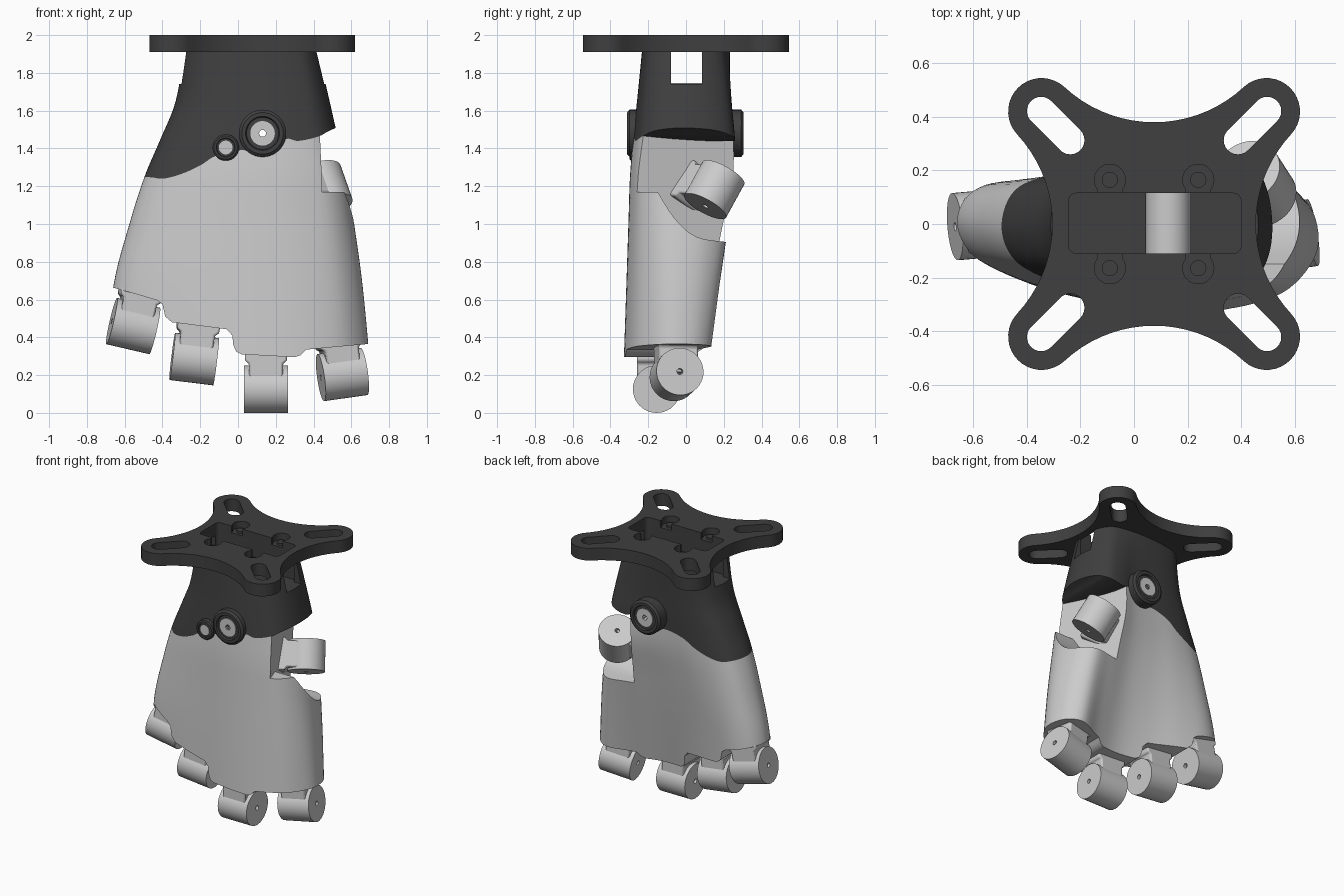
import bpy, bmesh
from math import radians, sin, cos, pi, atan2
from mathutils import Matrix, Vector

if "Cube" in bpy.data.objects:
    bpy.data.objects.remove(bpy.data.objects["Cube"])

dark = bpy.data.materials.new("dark_grey")
dark.diffuse_color = (0.05, 0.05, 0.05, 1)
dark.use_nodes = True
dark.node_tree.nodes["Principled BSDF"].inputs["Base Color"].default_value = dark.diffuse_color


def make(name, bm, mat=None):
    bmesh.ops.recalc_face_normals(bm, faces=bm.faces)
    me = bpy.data.meshes.new(name)
    bm.to_mesh(me)
    bm.free()
    ob = bpy.data.objects.new(name, me)
    bpy.context.collection.objects.link(ob)
    if mat:
        me.materials.append(mat)
    return ob


def spline(pts, n, closed=False):
    """Catmull-Rom through points of any dimension, n steps per span."""
    k, out = len(pts), []
    for i in range(k if closed else k - 1):
        q = [pts[j % k] if closed else pts[min(max(j, 0), k - 1)] for j in range(i - 1, i + 3)]
        for s in range(n):
            t = s / n
            out.append([0.5 * (2 * b + (c - a) * t + (2 * a - 5 * b + 4 * c - d) * t * t
                               + (3 * b - a - 3 * c + d) * t ** 3) for a, b, c, d in zip(*q)])
    return out if closed else out + [list(pts[-1])]


def prism(name, pts, axis, lo, hi, mat=None):
    """Extrude a flat outline along one axis."""
    place = {"x": lambda a, b, t: (t, a, b), "y": lambda a, b, t: (a, t, b), "z": lambda a, b, t: (a, b, t)}[axis]
    bm = bmesh.new()
    r0, r1 = [[bm.verts.new(place(p[0], p[1], t)) for p in pts] for t in (lo, hi)]
    bm.faces.new(r0)
    bm.faces.new(r1[::-1])
    for i in range(len(pts)):
        j = (i + 1) % len(pts)
        bm.faces.new((r0[i], r0[j], r1[j], r1[i]))
    return make(name, bm, mat)


def arc(cx, cy, r, a0, a1, n):
    return [(cx + r * cos(a0 + (a1 - a0) * i / n), cy + r * sin(a0 + (a1 - a0) * i / n)) for i in range(n + 1)]


def box(name, x0, x1, y0, y1, z0, z1, mat=None, r=0.0):
    pts = [(x0, y0), (x1, y0), (x1, y1), (x0, y1)]
    if r:
        mid = [(x1 - r, y1 - r), (x0 + r, y1 - r), (x0 + r, y0 + r), (x1 - r, y0 + r)]
        pts = [p for i, c in enumerate(mid) for p in arc(*c, r, i * pi / 2, (i + 1) * pi / 2, 6)]
    return prism(name, pts, "z", z0, z1, mat)


def disc(name, a, b, r, axis, lo, hi, mat=None):
    return prism(name, arc(a, b, r, 0, 2 * pi, 40)[:-1], axis, lo, hi, mat)


def boolean(ob, cutter, op="DIFFERENCE"):
    m = ob.modifiers.new("cut", "BOOLEAN")
    m.operation, m.object, m.solver = op, cutter, "EXACT"
    dg = bpy.context.evaluated_depsgraph_get()
    dg.update()
    me = bpy.data.meshes.new_from_object(ob.evaluated_get(dg))
    ob.modifiers.clear()
    ob.data = me
    bpy.data.objects.remove(cutter)


# Hand body: cross-sections lofted from knuckles to wrist
U = [-.93, -.75, -.45, -.1, .25, .55, .8, .95]
TOPF = [-.12, -.19, -.22, -.232, -.232, -.22, -.19, -.11]
# each: left edge y, front ys, right edge y, back ys
LOW = [.02, -.09, -.17, -.25, -.305, -.33, -.315, -.26, -.16, -.06, .11, .15, .11, .04, .01, .05, .12, .06]
MID = [-.01, -.12, -.19, -.25, -.285, -.295, -.28, -.24, -.15, -.02, .11, .17, .20, .21, .23, .27, .26, .14]
TOP = [0] + TOPF + [0] + [-y for y in TOPF]
EDGES = [(.25, -.70, .70), (.67, -.66, .66), (1.0, -.575, .615), (1.25, -.495, .575),
         (1.45, -.41, .53), (1.65, -.33, .485), (1.91, -.285, .425)]


def section(z, xl, xr):
    a, b, t = (LOW, MID, (z - .25) / 1.05) if z < 1.3 else (MID, TOP, (z - 1.3) / .61)
    s = [p + (q - p) * t for p, q in zip(a, b)]
    ring = [(-1, s[0])] + list(zip(U, s[1:9])) + [(1, s[9])] + list(zip(U, s[10:]))[::-1]
    flat = []
    for u, y in ring:
        flat += [xl + (u + 1) / 2 * (xr - xl), y]
    return [z] + flat


def hand_loft(name, mat=None):
    bm, prev = bmesh.new(), None
    rows = spline([section(*e) for e in EDGES], 6)
    for i, row in enumerate(rows):
        pts = spline(list(zip(row[1::2], row[2::2])), 5, True)
        ring = [bm.verts.new((x, y, row[0])) for x, y in pts]
        if i in (0, len(rows) - 1):
            bm.faces.new(ring)
        if prev:
            for j in range(len(ring)):
                k = (j + 1) % len(ring)
                bm.faces.new((prev[j], prev[k], ring[k], ring[j]))
        prev = ring
    return make(name, bm, mat)


SEAM = spline([(-.9, 1.27), (-.495, 1.25), (-.4, 1.24), (-.3, 1.265), (-.2, 1.31), (-.12, 1.36), (0, 1.39),
               (.13, 1.39), (.25, 1.45), (.32, 1.44), (.43, 1.465), (.52, 1.51), (.9, 1.66)], 5)
KNUCKLES = [(.9, .39), (.69, .365), (.36, .335), (.33, .305), (.3, .295), (.02, .31), (-.01, .325), (-.025, .36),
            (-.03, .41), (-.06, .443), (-.35, .48), (-.385, .51), (-.4, .575), (-.43, .597), (-.65, .66), (-.9, .72)]

# Palm, stepped at the knuckles, with a bite for the thumb
palm = hand_loft("palm")
boolean(palm, prism("palm_cut", SEAM + KNUCKLES, "y", -1, 1), "INTERSECT")
curve = spline([(-.15, 1.17), (-.06, 1.03), (.05, .935), (.21, .905), (.5, .88)], 4)
bite = prism("thumb_bite", [(-.5, 1.17)] + curve + [(.5, 1.7), (-.5, 1.7)], "x", .4, 1)
for v in bite.data.vertices:
    if v.co.x < .9:
        v.co.x = .425 - .33 * (v.co.y + .2)
boolean(palm, bite)

# Dark wrist with central pocket and sideways window
wrist = hand_loft("wrist", dark)
boolean(wrist, prism("wrist_cut", SEAM + [(.9, 2.2), (-.9, 2.2)], "y", -1, 1), "INTERSECT")
boolean(wrist, box("pocket_cut", -.245, .40, -.11, .115, 1.74, 2.1, r=.03))
boolean(wrist, box("window_cut", -1, 1, -.08, .085, 1.7401, 2.1))
disc("wrist_core", .128, 1.663, .083, "y", -.11, .115)
boolean(wrist, box("core_cut", .045, .211, -.11, .115, 1.66, 1.9))

# Mounting plate: four rounded arms joined by concave arcs
outline = []
for k in range(4):
    a = atan2(.452, -.42)
    quarter = arc(.42, .42, .125, pi / 2 - a, a, 18) + arc(0, .872, .492, a - pi, -a, 18)[1:-1]
    c, s = cos(k * pi / 2), sin(k * pi / 2)
    outline += [(.075 + x * c - y * s, x * s + y * c) for x, y in quarter]
plate = prism("mounting_plate", outline, "z", 1.91, 2.0, dark)
boolean(plate, box("plate_pocket", -.245, .40, -.11, .115, 1.8, 2.1, r=.03))
for sx in (-1, 1):
    for sy in (-1, 1):
        slot = arc(.422, .422, .053, -pi / 4, 3 * pi / 4, 12) + arc(.313, .313, .053, 3 * pi / 4, 7 * pi / 4, 12)
        boolean(plate, prism("slot_cut", [(.075 + sx * x, sy * y) for x, y in slot], "z", 1.8, 2.1))
        hx, hy = .075 + sx * .165, sy * .165
        boolean(plate, disc("screw_cut", hx, hy, .058, "z", 1.95, 2.1))
        boolean(plate, box("screw_gap", hx - .045, hx + .045, min(hy, sy * .1), max(hy, sy * .1), 1.95, 2.1))
        disc("plate_screw", hx, hy, .03, "z", 1.94, 1.965, dark)


# Pivot bosses: turned ring with a light pin in the middle
def pivot(name, x, z, r, y, side):
    prof = [(0, .3), (.6, .3), (.68, .3), (.72, .4), (.88, .4), (1, .3), (1, -.5), (0, -.5)]
    bm = bmesh.new()
    vs = [bm.verts.new((p * r, 0, h * r)) for p, h in prof]
    es = [bm.edges.new(e) for e in zip(vs, vs[1:])]
    bmesh.ops.spin(bm, geom=vs + es, cent=(0, 0, 0), axis=(0, 0, 1), angle=2 * pi, steps=40)
    bmesh.ops.remove_doubles(bm, verts=bm.verts, dist=1e-5)
    bmesh.ops.transform(bm, matrix=Matrix.Translation((x, y, z)) @ Matrix.Rotation(-side * pi / 2, 4, "X"), verts=bm.verts)
    return make(name + "_ring", bm, dark), disc(name + "_pin", x, z, r * .52, "y", y, y + side * .34 * r)


bored = [wrist, *pivot("front_pivot", .13, 1.48, .125, -.262, -1), *pivot("back_pivot", .13, 1.48, .125, .255, 1)]
pivot("front_small_pivot", -.065, 1.405, .07, -.272, -1)
for ob in bored:
    boolean(ob, disc("axle_hole", .13, 1.48, .018, "y", -1, 1))


# Finger knuckles: drilled barrel on a flared neck
def knuckle(name, matrix, half_len=.117):
    barrel = disc(name + "_barrel", 0, 0, .126, "x", -half_len, half_len)
    boolean(barrel, disc("pin_cut", 0, 0, .016, "x", -.2, .2))
    half = [(.09, 0), (.09, .135), (.112, .15), (.112, .2)]
    neck = prism(name + "_neck", half + [(-x, z) for x, z in half[::-1]], "y", -.105, .105)
    bev = neck.modifiers.new("round", "BEVEL")
    bev.width, bev.segments = .01, 2
    barrel.matrix_world = neck.matrix_world = matrix


for name, loc, tilt, yaw in [("little_finger", (-.555, 0, .46), 13, 5), ("ring_finger", (-.232, -.09, .285), 7, 2),
                             ("middle_finger", (.148, -.155, .126), 0, 0), ("index_finger", (.553, -.05, .203), -8, 9)]:
    knuckle(name, Matrix.Translation(loc) @ Matrix.Rotation(radians(yaw), 4, "Z") @ Matrix.Rotation(radians(tilt), 4, "Y"))
ax = Vector((.29, -.45, -.82)).normalized()
ay = Vector((-.78, -.62, .01)).cross(ax).normalized()
rot = Matrix((ax, ay, ax.cross(ay))).transposed().to_4x4()
knuckle("thumb", Matrix.Translation((.455, .15, 1.182)) @ rot, .105)

# Smooth shading with sharp edges kept
bpy.ops.object.select_all(action="SELECT")
bpy.context.view_layer.objects.active = palm
bpy.ops.object.shade_smooth_by_angle(angle=radians(35))
